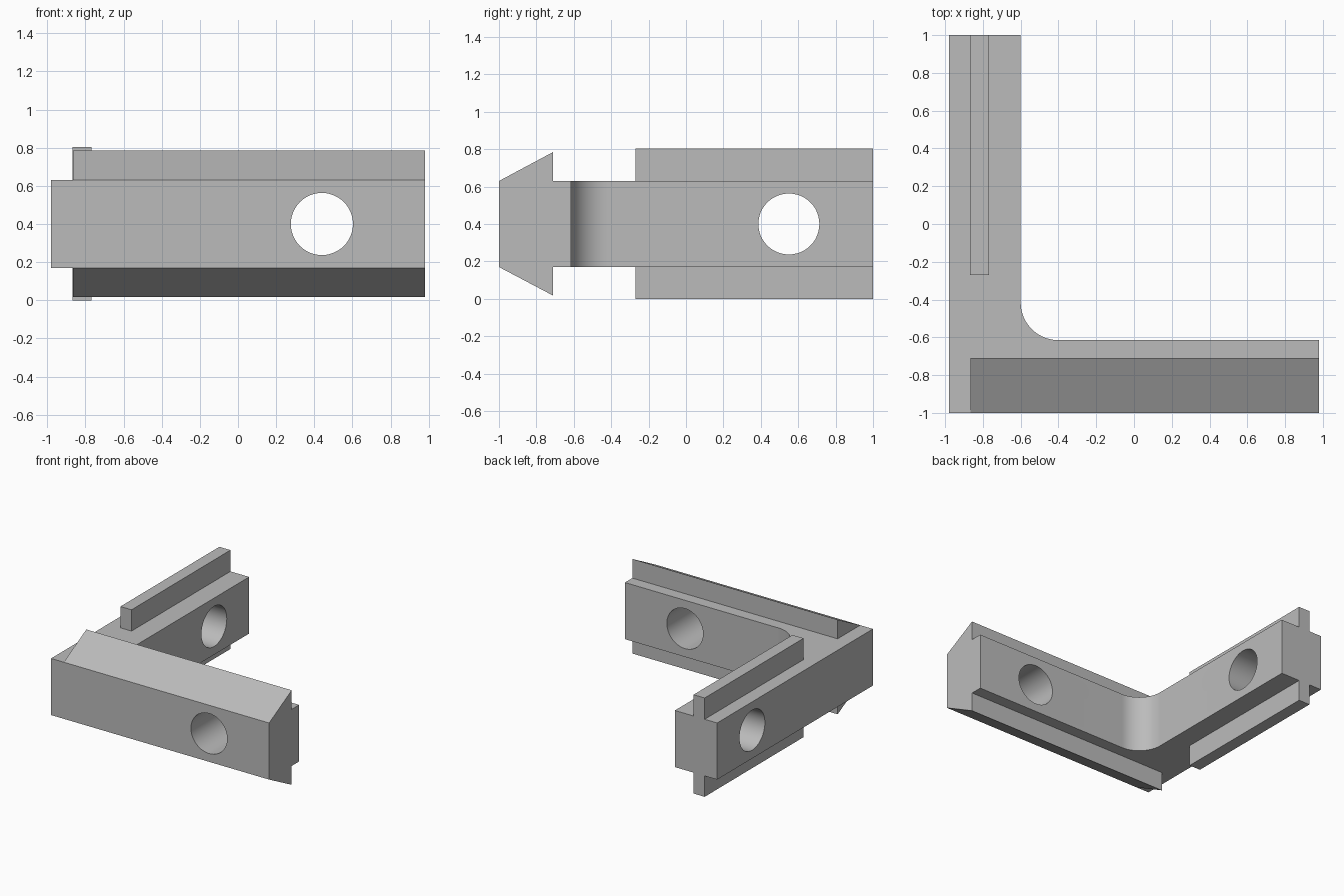
import bpy, bmesh, math
from mathutils import Vector

cube = bpy.data.objects.get("Cube")
if cube:
    bpy.data.objects.remove(cube, do_unlink=True)

grey = bpy.data.materials.new("plain grey")
grey.use_nodes = True
GREY = (0.5, 0.5, 0.5, 1)
grey.diffuse_color = GREY
grey.node_tree.nodes["Principled BSDF"].inputs["Base Color"].default_value = GREY


def prism(name, points, depth):
    """Solid made by sweeping a closed outline along the depth vector."""
    bm = bmesh.new()
    face = bm.faces.new([bm.verts.new(p) for p in points])
    swept = bmesh.ops.extrude_face_region(bm, geom=[face])["geom"]
    verts = [v for v in swept if isinstance(v, bmesh.types.BMVert)]
    bmesh.ops.translate(bm, verts=verts, vec=Vector(depth))
    bmesh.ops.recalc_face_normals(bm, faces=bm.faces)
    mesh = bpy.data.meshes.new(name)
    bm.to_mesh(mesh)
    bm.free()
    mesh.materials.append(grey)
    obj = bpy.data.objects.new(name, mesh)
    bpy.context.collection.objects.link(obj)
    return obj


def combine(target, tool, operation):
    """Boolean the tool into the target and discard the tool."""
    bpy.context.view_layer.objects.active = target
    mod = target.modifiers.new(operation, "BOOLEAN")
    mod.object, mod.operation, mod.solver = tool, operation, "EXACT"
    bpy.ops.object.modifier_apply(modifier=mod.name)
    bpy.data.objects.remove(tool, do_unlink=True)


def arc(radius, start, end, steps):
    for i in range(steps + 1):
        a = start + (end - start) * i / steps
        yield radius * math.cos(a), radius * math.sin(a)


LOW, HIGH, MID = 0.17, 0.63, 0.4
SIDE = 0.98
INX, INY, R = -0.6, -0.615, 0.2

# L-shaped body with a filleted inner corner
outline = [(-SIDE, 1), (-SIDE, -1), (SIDE, -1), (SIDE, INY)]
outline += [(INX + R + x, INY + R + y)
            for x, y in arc(R, 1.5 * math.pi, math.pi, 20)]
outline += [(INX, 1)]
body = prism("corner_bracket", [(x, y, LOW) for x, y in outline], (0, 0, HIGH - LOW))

# Arrow-shaped ridge along the front arm
ridge = [(-1, LOW), (-0.71, 0.017), (-0.71, 0.785), (-1, HIGH)]
combine(body, prism("front_ridge", [(-0.866, y, z) for y, z in ridge],
                    (SIDE + 0.866, 0, 0)), "UNION")

# Narrow rail above and below the side arm
rail = [(-0.868, -0.27), (-0.768, -0.27), (-0.768, 1), (-0.868, 1)]
combine(body, prism("side_rail", [(x, y, 0) for x, y in rail], (0, 0, 0.803)), "UNION")

# Round hole through each arm
circle = list(arc(0.163, 0, 2 * math.pi, 48))[:-1]
combine(body, prism("front_hole", [(0.44 + a, -1.2, MID + b) for a, b in circle],
                    (0, 0.8, 0)), "DIFFERENCE")
combine(body, prism("side_hole", [(-1.2, 0.55 + a, MID + b) for a, b in circle],
                    (0.8, 0, 0)), "DIFFERENCE")

# Smooth the fillet and hole walls, keep the edges crisp
body.select_set(True)
bpy.context.view_layer.objects.active = body
bpy.ops.object.shade_smooth_by_angle(angle=math.radians(20))
